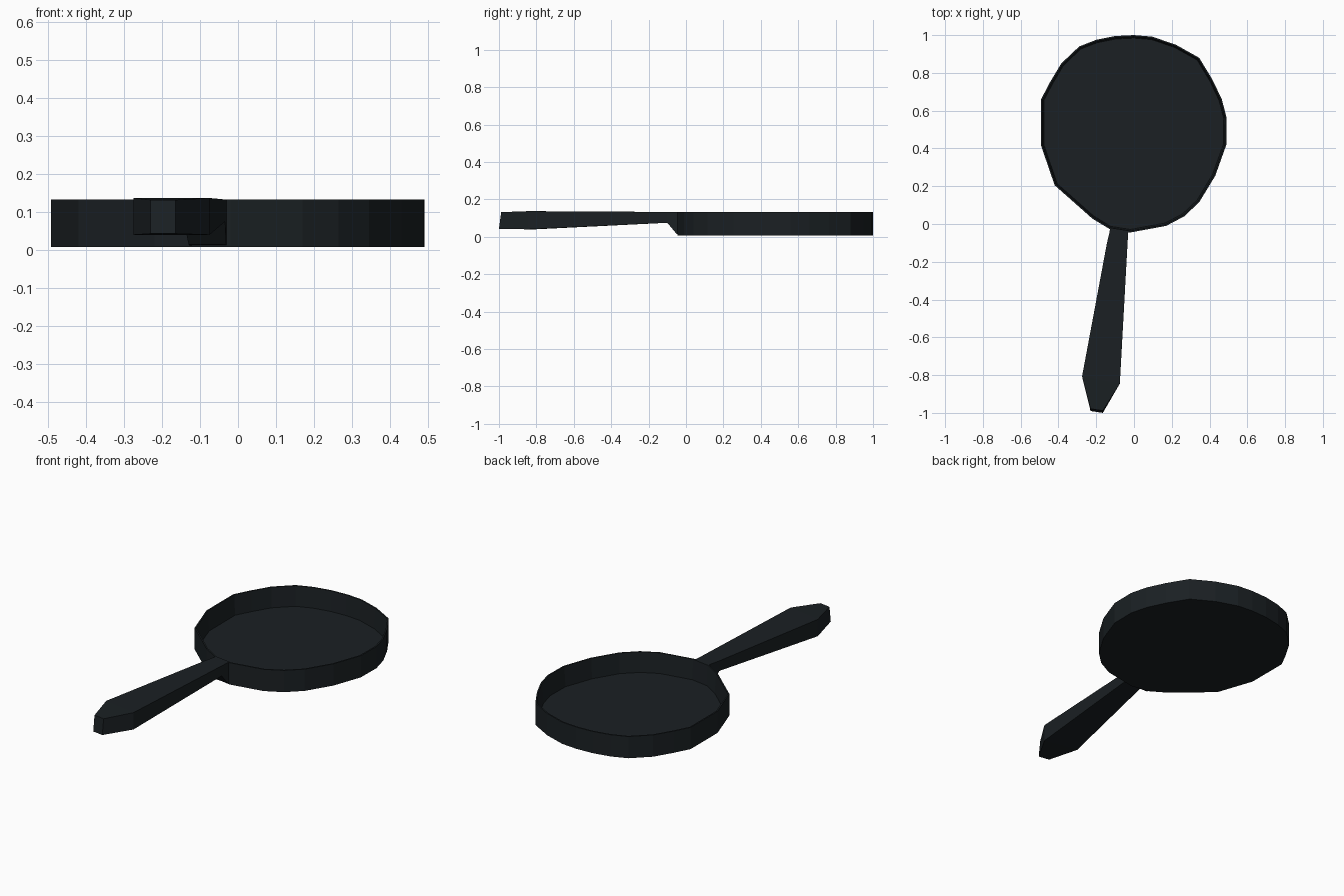
import bpy, bmesh
from mathutils import Vector

if "Cube" in bpy.data.objects:
    bpy.data.objects.remove(bpy.data.objects["Cube"])

mat = bpy.data.materials.new("dark_iron")
mat.diffuse_color = (0.0105, 0.0145, 0.017, 1)
mat.use_nodes = True
mat.node_tree.nodes["Principled BSDF"].inputs["Base Color"].default_value = mat.diffuse_color


def loft(name, rings):
    """Skin a list of equal-length point rings and cap both ends."""
    bm = bmesh.new()
    loops = [[bm.verts.new(p) for p in r] for r in rings]
    n = len(loops[0])
    for a, b in zip(loops, loops[1:]):
        for i in range(n):
            j = (i + 1) % n
            bm.faces.new((a[i], a[j], b[j], b[i]))
    bm.faces.new(loops[0])
    bm.faces.new(loops[-1])
    bmesh.ops.recalc_face_normals(bm, faces=bm.faces)
    me = bpy.data.meshes.new(name)
    bm.to_mesh(me)
    bm.free()
    me.materials.append(mat)
    ob = bpy.data.objects.new(name, me)
    bpy.context.collection.objects.link(ob)
    return ob


# Pan: slightly irregular hand-cut round outline
outline = [(0, 1.0), (-.10, .995), (-.20, .975), (-.29, .94), (-.385, .85),
           (-.445, .75), (-.492, .66), (-.492, .415), (-.42, .205), (-.22, .028),
           (-.127, -.028), (-.02, -.045), (.17, -.01), (.265, .04),
           (.345, .115), (.43, .255), (.489, .42), (.491, .56), (.465, .66),
           (.415, .765), (.345, .88), (.22, .95), (.095, .992)]
centre = Vector((0, .48))


def ring(inset, z):
    pts = []
    for p in outline:
        d = Vector(p) - centre
        q = centre + d * (1 - inset / d.length)
        pts.append((q.x, q.y, z))
    return pts


# Underside, outer wall, rim, inner wall, cooking surface
loft("pan", [ring(0, .008), ring(0, .133),
             ring(.008, .133), ring(.016, .018)])

# Handle sections: left xy, right xy, bottom z, top z, lean of the top edge in y
sections = [((-.127, -.025), (-.03, -.04), .012, .133, 0),
            ((-.13, -.045), (-.031, -.05), .015, .133, 0),
            ((-.143, -.10), (-.034, -.10), .075, .133, 0),
            ((-.275, -.807), (-.075, -.845), .04, .137, 0),
            ((-.23, -.99), (-.165, -1.0), .043, .132, .012)]
loft("handle", [[(*l, b), (*r, b), (r[0], r[1] + s, t), (l[0], l[1] + s, t)]
                for l, r, b, t, s in sections])
